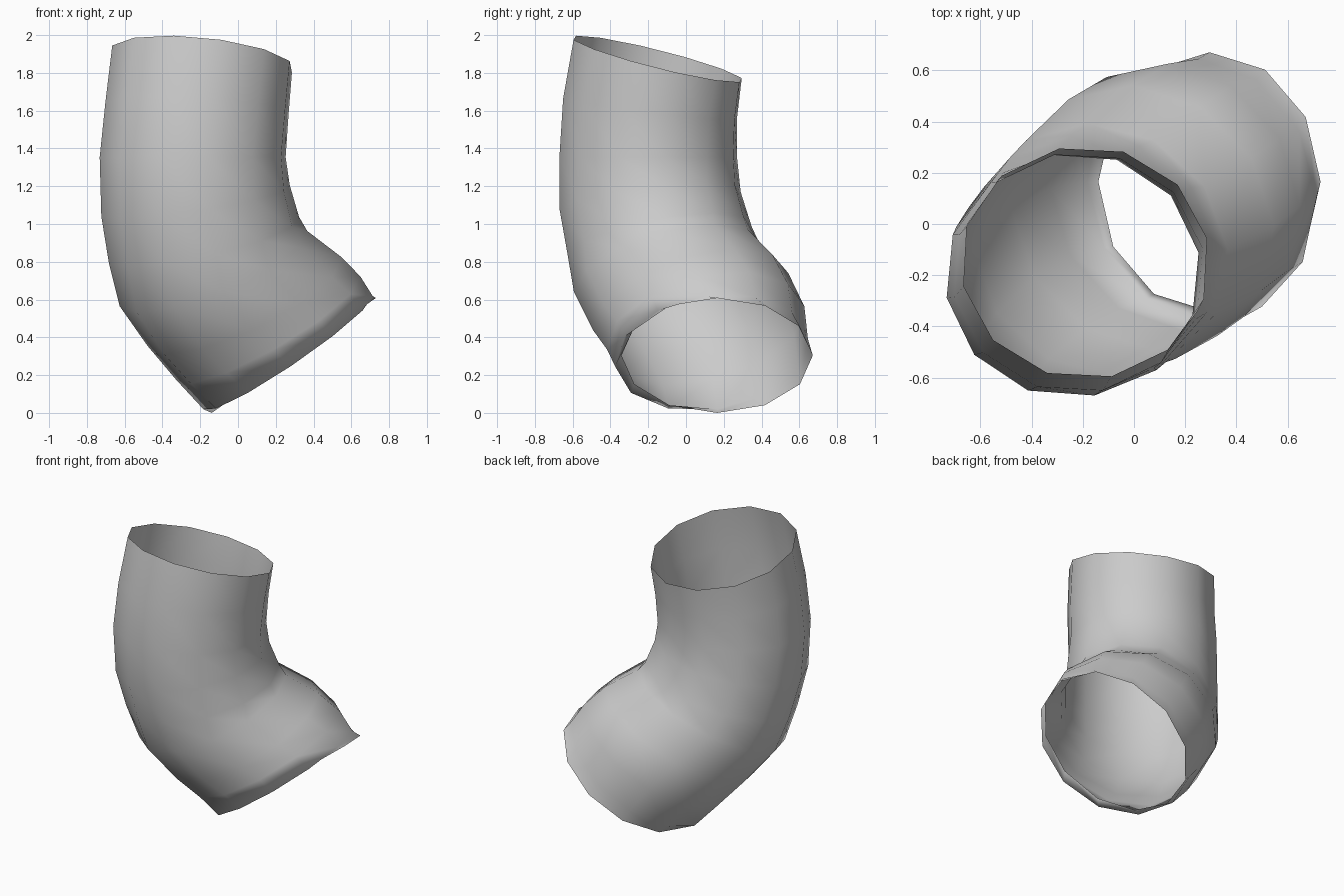
import bpy, bmesh, math
from mathutils import Vector

if "Cube" in bpy.data.objects:
    bpy.data.objects.remove(bpy.data.objects["Cube"])

SIDES = 12
# Cross-sections from top rim to lower rim: centre x, y, z, plane slope in x, y, radius
RINGS = [
    (-.19, -.15, 1.88, -.10, -.25, .49),
    (-.217, -.19, 1.62, -.05, -.12, .495),
    (-.24, -.20, 1.36, .00, .00, .50),
    (-.225, -.19, 1.13, .15, .12, .51),
    (-.18, -.14, .92, .23, .18, .52),
    (-.13, -.10, .77, .40, .29, .535),
    (.035, .025, .595, .48, .33, .565),
    (.16, .105, .455, .58, .25, .56),
    (.265, .135, .325, .68, .16, .54),
    (.295, .165, .31, .70, .00, .53),
]


def ring_points(index, x, y, z, sx, sy, r):
    """Circle lying in a tilted plane, with a slight twist along the tube."""
    az = math.radians(13 * (1 - index / (len(RINGS) - 1)))
    n = Vector((-sx, -sy, 1)).normalized()
    u = Vector((math.cos(az), math.sin(az), 0))
    u = (u - n * u.dot(n)).normalized()
    v = n.cross(u)
    for k in range(SIDES):
        a = math.tau * k / SIDES
        yield Vector((x, y, z)) + r * (math.cos(a) * u + .955 * math.sin(a) * v)


# Open bent tube, lofted through the cross-sections
bm = bmesh.new()
loops = [[bm.verts.new(p) for p in ring_points(i, *ring)] for i, ring in enumerate(RINGS)]
for upper, lower in zip(loops, loops[1:]):
    for k in range(SIDES):
        j = (k + 1) % SIDES
        bm.faces.new((upper[k], lower[k], lower[j], upper[j])).smooth = True

# Stand on the ground
low = min(v.co.z for v in bm.verts)
bmesh.ops.translate(bm, verts=bm.verts, vec=(0, 0, -low))

mesh = bpy.data.meshes.new("bent_tube")
bm.to_mesh(mesh)
bm.free()
tube = bpy.data.objects.new("bent_tube", mesh)
bpy.context.collection.objects.link(tube)
